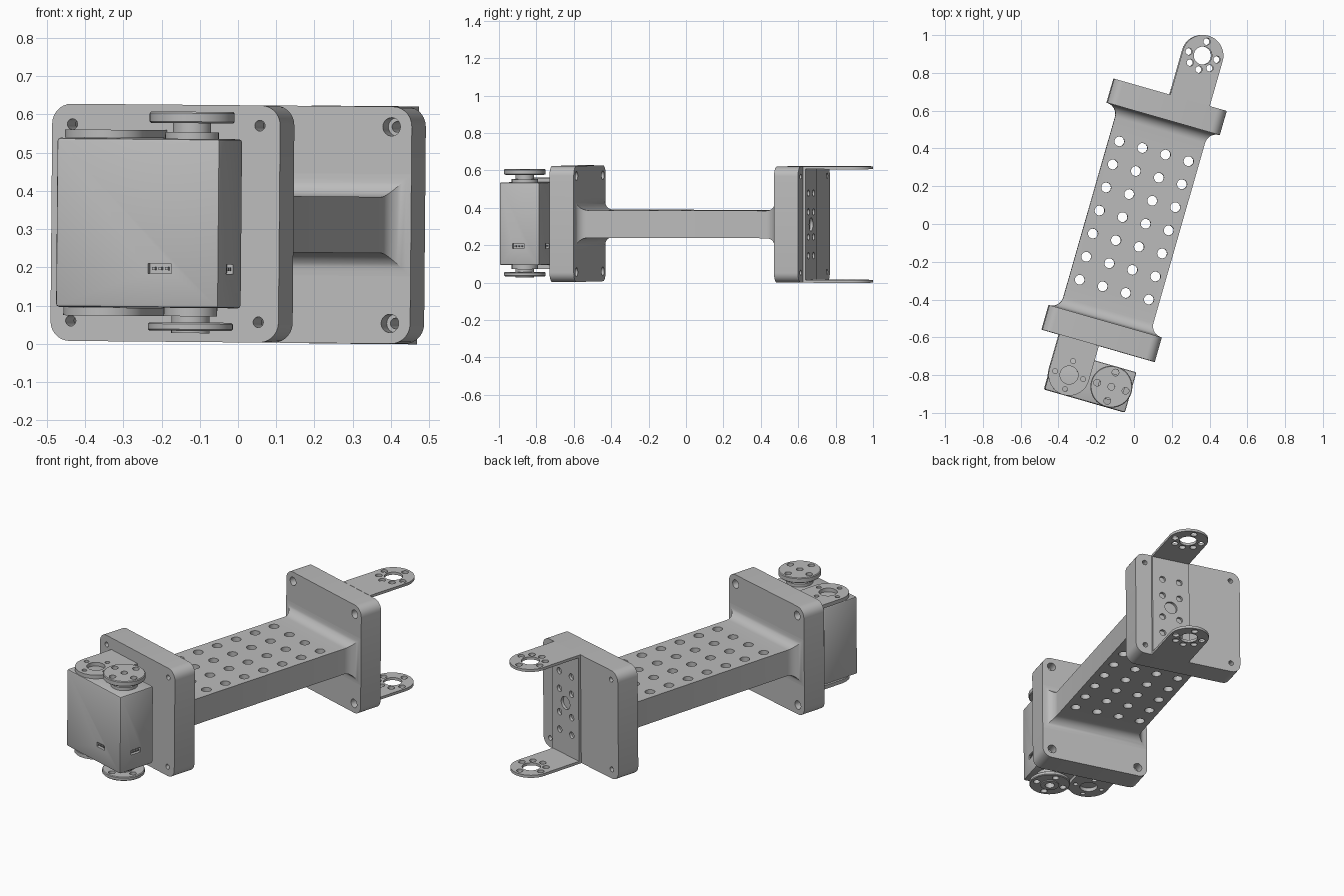
import bpy, bmesh
from math import pi, sin, cos, radians
from mathutils import Matrix

if "Cube" in bpy.data.objects:
    bpy.data.objects.remove(bpy.data.objects["Cube"], do_unlink=True)

GREY = bpy.data.materials.new("light grey")
GREY.use_nodes = True
GREY.diffuse_color = (0.5, 0.5, 0.5, 1)
GREY.node_tree.nodes["Principled BSDF"].inputs["Base Color"].default_value = (0.5, 0.5, 0.5, 1)

# All parts are built along local y, then turned together into place
PLACE = (Matrix.Translation((0, 0, 0.314)) @ Matrix.Rotation(radians(0.5), 4, 'Y')
         @ Matrix.Rotation(radians(-16), 4, 'Z'))
parts = []


def make(name, bm, keep=True):
    bmesh.ops.recalc_face_normals(bm, faces=bm.faces)
    mesh = bpy.data.meshes.new(name)
    bm.to_mesh(mesh)
    bm.free()
    mesh.materials.append(GREY)
    ob = bpy.data.objects.new(name, mesh)
    bpy.context.collection.objects.link(ob)
    if keep:
        parts.append(ob)
    return ob


def loft(bm, rings):
    """Skin closed rings of points and cap both ends."""
    vs = [[bm.verts.new(p) for p in ring] for ring in rings]
    n = len(vs[0])
    for a, b in zip(vs, vs[1:]):
        for i in range(n):
            j = (i + 1) % n
            bm.faces.new((a[i], a[j], b[j], b[i]))
    bm.faces.new(vs[0][::-1])
    bm.faces.new(vs[-1])


def at(axis, p, d):
    """Put outline point p at depth d along an axis."""
    return {'X': (d, p[0], p[1]), 'Y': (p[0], d, p[1]), 'Z': (p[0], p[1], d)}[axis]


def extrude(bm, outline, axis, lo, hi):
    loft(bm, [[at(axis, p, d) for p in outline] for d in (lo, hi)])


def circle(cx, cy, r, n=32, start=0, sweep=2 * pi):
    return [(cx + r * cos(start + sweep * i / n), cy + r * sin(start + sweep * i / n))
            for i in range(n)]


def rect(cx, cy, w, h, r=0):
    """Rectangle outline with optional round corners, w and h are half sizes."""
    pts = []
    for k, (sx, sy) in enumerate(((1, 1), (-1, 1), (-1, -1), (1, -1))):
        x, y = cx + sx * (w - r), cy + sy * (h - r)
        pts += circle(x, y, r, 8, k * pi / 2, pi / 2 * 8 / 7) if r else [(x, y)]
    return pts


def cut(ob, outlines, axis, lo, hi):
    """Cut a set of straight-sided holes out of a part."""
    bm = bmesh.new()
    for o in outlines:
        extrude(bm, o, axis, lo, hi)
    tool = make("cutter", bm, keep=False)
    tool.hide_render = True
    mod = ob.modifiers.new("holes", 'BOOLEAN')
    mod.operation, mod.solver, mod.object = 'DIFFERENCE', 'EXACT', tool
    graph = bpy.context.evaluated_depsgraph_get()
    mesh = bpy.data.meshes.new_from_object(ob.evaluated_get(graph))
    ob.modifiers.clear()
    ob.data = mesh
    bpy.data.objects.remove(tool, do_unlink=True)


def prism(name, outline, axis, lo, hi, bevel=0):
    bm = bmesh.new()
    extrude(bm, outline, axis, lo, hi)
    if bevel:
        bmesh.ops.bevel(bm, geom=bm.edges[:], offset=bevel, segments=2, affect='EDGES', profile=0.5)
    return make(name, bm)


def ring_holes(cx, cy, dist, r, degrees):
    return [circle(cx + dist * cos(radians(a)), cy + dist * sin(radians(a)), r, 20)
            for a in degrees]


MID = -0.005

# End plates with counterbored corner holes
for name, outer, inner in (("front_plate", -0.672, -0.537), ("back_plate", 0.71, 0.577)):
    plate = prism(name, rect(MID, 0, 0.31, 0.31, 0.052), 'Y', min(outer, inner), max(outer, inner))
    corners = [(MID + sx * 0.255, sz * 0.257) for sx in (-1, 1) for sz in (-1, 1)]
    cut(plate, [circle(x, z, 0.014, 20) for x, z in corners], 'Y', -1.2, 1.2)
    depth = inner + (outer - inner) * 0.4
    past = inner - (outer - inner) * 0.4
    cut(plate, [circle(x, z, 0.024, 24) for x, z in corners], 'Y', min(depth, past), max(depth, past))

# Beam with concave flares into both plates
R = 0.06
arc = [(R * (1 - sin(t)), R * (1 - cos(t))) for t in [pi / 2 * i / 8 for i in range(9)]]
sections = [(-0.537 + d, o) for d, o in reversed(arc)]
sections += [(0.577 - d, o) for d, o in arc]
sections.sort()
bm = bmesh.new()
loft(bm, [[at('Y', p, y) for p in rect(MID, 0, 0.248 + o, 0.0735 + o)] for y, o in sections])
beam = make("beam", bm)
PITCH = 0.127
cut(beam, [circle(MID + (i - 1.5) * PITCH, 0.018 + (j - 3) * PITCH, 0.026, 24)
           for i in range(4) for j in range(7)], 'Z', -0.2, 0.2)


def bracket(side, cx, face, tip, half, thick, small, angles):
    """U-shaped bracket: a drilled base and two arms with round ends."""
    w = 0.109
    s = 1 if tip > face else -1
    base = prism(side + "_bracket_base", rect(cx, 0, w, half - thick), 'Y',
                 min(face, face + s * thick), max(face, face + s * thick))
    holes = [circle(cx, 0, 0.036)]
    holes += [circle(cx + sx * 0.05, z, 0.018, 20) for sx in (-1, 1)
              for z in (-0.167, -0.067, 0.067, 0.167)]
    cut(base, holes, 'Y', face - 0.1, face + 0.1)
    outline = [(cx - s * w, face), (cx + s * w, face)]
    outline += circle(cx, tip, w, 24, 0 if s > 0 else pi, pi * 24 / 23)
    for label, z in (("upper", half - thick), ("lower", -half)):
        arm = prism(side + "_bracket_" + label + "_arm", outline, 'Z', z, z + thick)
        cut(arm, [circle(cx, tip, 0.048)] + ring_holes(cx, tip, 0.077, small, angles),
            'Z', z - 0.05, z + 0.05)


bracket("back", 0.102, 0.71, 0.957, 0.311, 0.015, 0.018, (0, 90, 180, 225, 270, 315))
bracket("front", -0.112, -0.672, -0.864, 0.243, 0.021, 0.013, (0, 90, 180, 270))

# Motor housing with three small connector sockets
body = prism("motor_housing", rect(0.0055, -0.8625, 0.2215, 0.1105), 'Z', -0.221, 0.221, 0.008)
SZ = -0.119
cut(body, [rect(0.067, SZ, 0.032, 0.013)], 'Y', -1, -0.955)
cut(body, [rect(0.067, SZ, 0.032, 0.013)], 'Y', -0.77, -0.7)
cut(body, [rect(-0.867, SZ, 0.032, 0.013)], 'X', 0.21, 0.3)
bm = bmesh.new()
for k in (-1, 0, 1):
    pin = k * 0.018
    extrude(bm, rect(0.067 + pin, SZ, 0.004, 0.004), 'Y', -0.97, -0.95)
    extrude(bm, rect(0.067 + pin, SZ, 0.004, 0.004), 'Y', -0.775, -0.755)
    extrude(bm, rect(-0.867 + pin, SZ, 0.004, 0.004), 'X', 0.205, 0.224)
make("connector_pins", bm)

# Output horns above and below the housing
HX, HY = 0.12, -0.862
upper = [(0.07, 0.215), (0.07, 0.238), (0.05, 0.238), (0.05, 0.262),
         (0.107, 0.262), (0.111, 0.266), (0.111, 0.288), (0.107, 0.292)]
lower = [(0.07, 0.215), (0.07, 0.243), (0.05, 0.243), (0.05, 0.259),
         (0.107, 0.259), (0.111, 0.263), (0.111, 0.277), (0.107, 0.281),
         (0.05, 0.281), (0.05, 0.287)]
for name, profile, s, hub in (("upper_horn", upper, 1, 0.018), ("lower_horn", lower, -1, 0.026)):
    bm = bmesh.new()
    loft(bm, [[at('Z', p, s * z) for p in circle(HX, HY, r, 48)] for r, z in profile])
    horn = make(name, bm)
    cut(horn, [circle(HX, HY, hub, 20)] + ring_holes(HX, HY, 0.078, 0.018, (0, 90, 180, 270)),
        'Z', min(s * 0.25, s * 0.32), max(s * 0.25, s * 0.32))

# Place everything and smooth the round faces
bpy.ops.object.select_all(action='DESELECT')
for ob in parts:
    ob.data.transform(PLACE)
    ob.select_set(True)
bpy.context.view_layer.objects.active = parts[0]
bpy.ops.object.shade_smooth_by_angle(angle=radians(30))
